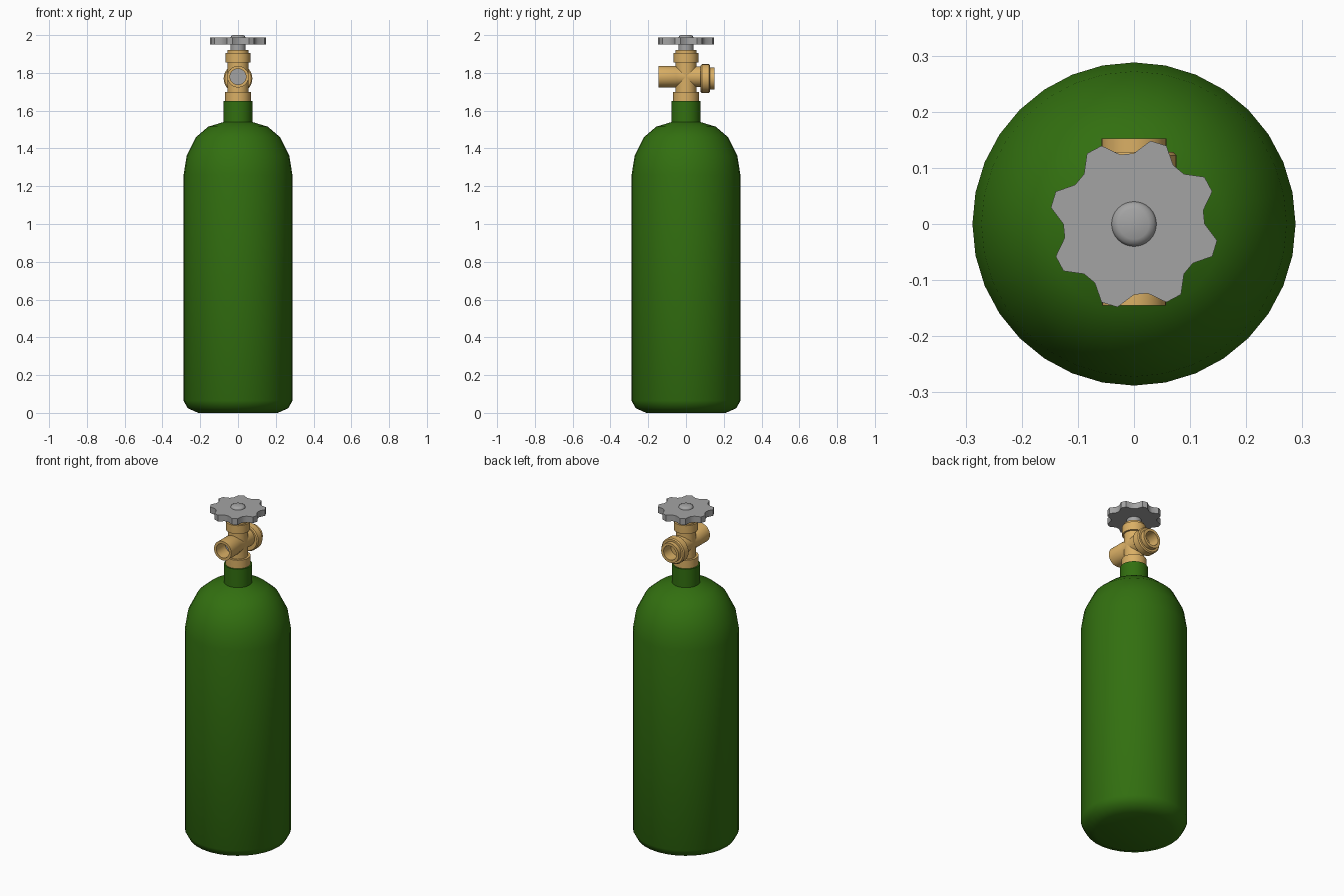
import bpy, bmesh
from math import sin, cos, pi, radians
from mathutils import Matrix

old = bpy.data.objects.get("Cube")
if old:
    bpy.data.objects.remove(old, do_unlink=True)


def material(name, rgb):
    m = bpy.data.materials.new(name)
    m.use_nodes = True
    m.diffuse_color = (*rgb, 1)
    m.node_tree.nodes["Principled BSDF"].inputs["Base Color"].default_value = (*rgb, 1)
    return m


green = material("green paint", (0.032, 0.16, 0.005))
brass = material("brass", (0.70, 0.43, 0.13))
steel = material("grey metal", (0.37, 0.37, 0.37))


def finish(name, bm, mat, matrix=Matrix(), angle=35):
    bmesh.ops.recalc_face_normals(bm, faces=bm.faces)
    mesh = bpy.data.meshes.new(name)
    bm.to_mesh(mesh)
    bm.free()
    mesh.transform(matrix)
    mesh.materials.append(mat)
    ob = bpy.data.objects.new(name, mesh)
    bpy.context.collection.objects.link(ob)
    bpy.ops.object.select_all(action='DESELECT')
    ob.select_set(True)
    bpy.context.view_layer.objects.active = ob
    bpy.ops.object.shade_smooth_by_angle(angle=radians(angle))
    return ob


def lathe(name, profile, mat, matrix=Matrix(), sides=32, angle=35):
    """Revolve (radius, height) points round z and close both ends."""
    bm = bmesh.new()
    rings = [[bm.verts.new((r * cos(2 * pi * i / sides), r * sin(2 * pi * i / sides), z))
              for i in range(sides)] for r, z in profile]
    for a, b in zip(rings, rings[1:]):
        for i in range(sides):
            j = (i + 1) % sides
            bm.faces.new((a[i], a[j], b[j], b[i]))
    bm.faces.new(rings[0])
    bm.faces.new(rings[-1])
    return finish(name, bm, mat, matrix, angle)


def sideways(z, turn):
    return Matrix.Translation((0, 0, z)) @ Matrix.Rotation(radians(turn), 4, 'X')


front, back = sideways(1.78, 90), sideways(1.78, -90)

# Cylinder body with rounded base, shoulder and neck
lathe("tank", [(0.21, 0), (0.267, 0.025), (0.288, 0.065), (0.288, 1.26),
               (0.272, 1.36), (0.222, 1.46), (0.158, 1.515), (0.076, 1.54),
               (0.076, 1.65)], green, angle=45)

# Upright valve body with lower and upper collars
lathe("valve_column", [(0.068, 1.645), (0.068, 1.70), (0.055, 1.70), (0.055, 1.855),
                       (0.065, 1.855), (0.065, 1.905), (0.055, 1.905),
                       (0.055, 1.92)], brass)

# Hollow front outlet
lathe("front_outlet", [(0.055, 0), (0.055, 0.05), (0.057, 0.055), (0.057, 0.145),
                       (0.042, 0.145), (0.042, 0.058)], brass, front)
lathe("front_valve_core", [(0.042, 0.056), (0.042, 0.063)], steel, front)

# Rear arm with a flanged hollow fitting
lathe("rear_arm", [(0.055, 0), (0.055, 0.082)], brass, back)
lathe("rear_fitting", [(0.06, 0.078), (0.07, 0.078), (0.076, 0.084), (0.076, 0.122),
                       (0.07, 0.128), (0.058, 0.128), (0.058, 0.152), (0.042, 0.152),
                       (0.042, 0.084)], brass, sideways(1.77, -90))

# Stem and rounded hub
lathe("stem", [(0.04, 1.915), (0.04, 1.955)], steel)
lathe("hub", [(0.04, 1.98), (0.04, 1.988), (0.036, 1.995), (0.027, 2.0)], steel)

# Eight-lobed handwheel
bm = bmesh.new()
outline = []
for i in range(32):
    r = 0.151 if i % 4 in (2, 3) else 0.126
    a = 2 * pi * i / 32
    outline.append(bm.verts.new((r * cos(a), r * sin(a), 1.95)))
face = bm.faces.new(outline)
top = bmesh.ops.extrude_face_region(bm, geom=[face])["geom"]
bmesh.ops.translate(bm, vec=(0, 0, 0.037),
                    verts=[v for v in top if isinstance(v, bmesh.types.BMVert)])
finish("handwheel", bm, steel, angle=50)
